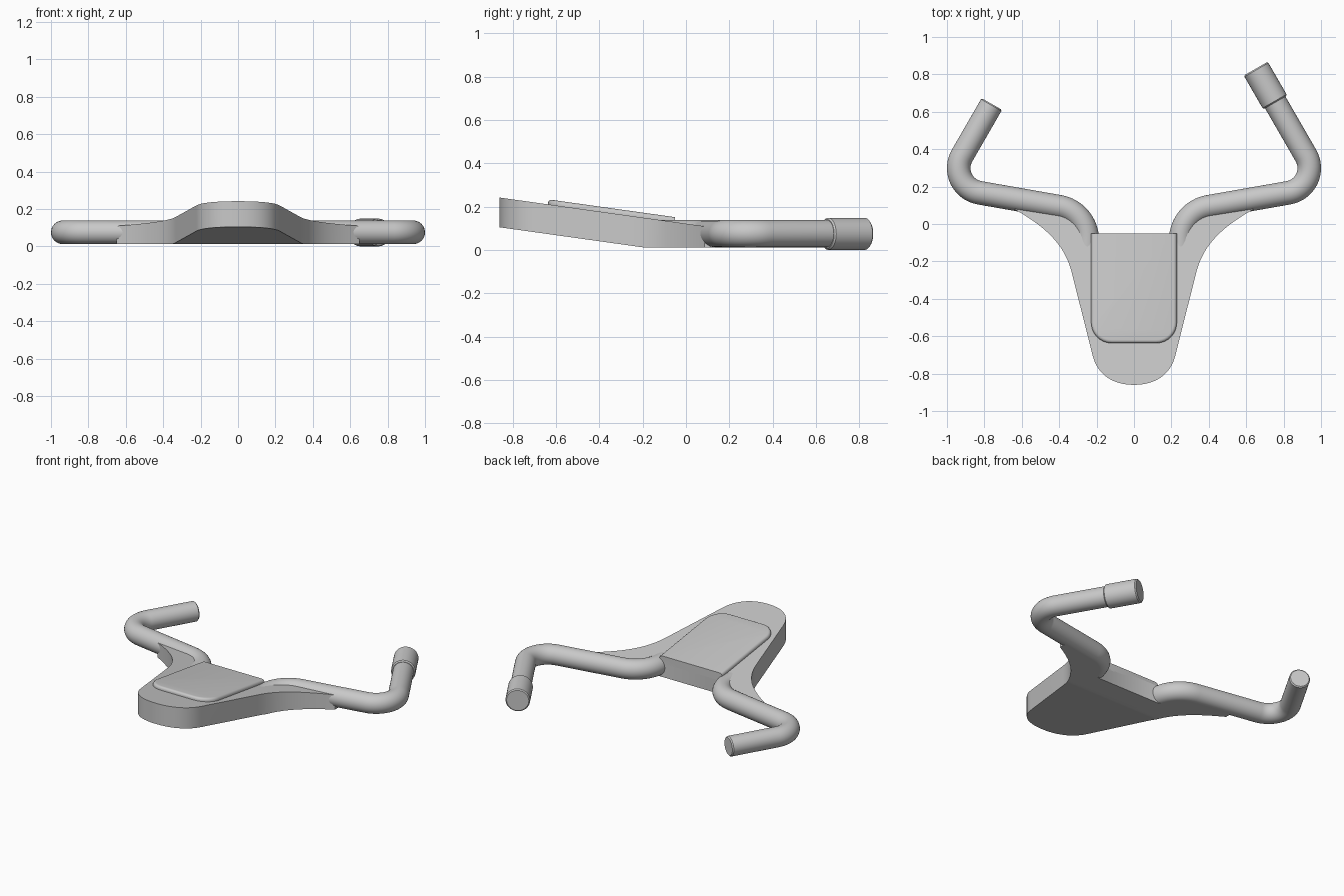
import bpy, bmesh, math
from mathutils import Vector
from mathutils.geometry import interpolate_bezier

cube = bpy.data.objects.get("Cube")
if cube:
    bpy.data.objects.remove(cube, do_unlink=True)

SHADE = (0.58, 0.58, 0.58, 1)
grey = bpy.data.materials.new("grey")
grey.use_nodes = True
grey.diffuse_color = SHADE
grey.node_tree.nodes["Principled BSDF"].inputs["Base Color"].default_value = SHADE

SLOPE = 0.14      # tilt of the nose
REAR = -0.05      # rear face of body and pad
TUBE_R = 0.063
TUBE_Z = 0.075


def finish(name, bm, angle=30):
    bmesh.ops.recalc_face_normals(bm, faces=bm.faces[:])
    mesh = bpy.data.meshes.new(name)
    bm.to_mesh(mesh)
    bm.free()
    mesh.materials.append(grey)
    obj = bpy.data.objects.new(name, mesh)
    bpy.context.collection.objects.link(obj)
    bpy.ops.object.select_all(action='DESELECT')
    obj.select_set(True)
    bpy.context.view_layer.objects.active = obj
    bpy.ops.object.shade_smooth_by_angle(angle=math.radians(angle))
    return obj


def bezier(*pts, n=16):
    return list(interpolate_bezier(*[Vector(p) for p in pts], n))


def fillet(a, corner, b, r, n=16):
    """Arc of radius r rounding the corner between a and b."""
    u, v = (a - corner).normalized(), (b - corner).normalized()
    half = u.angle(v) / 2
    centre = corner + (u + v).normalized() * (r / math.sin(half))
    start = (corner + u * (r / math.tan(half)) - centre).normalized()
    end = (corner + v * (r / math.tan(half)) - centre).normalized()
    return [centre + start.slerp(end, i / n).normalized() * r for i in range(n + 1)]


def sweep(name, path, radius, z, sides=32, chamfer=0.007):
    """Round tube with chamfered ends along a flat path."""
    first, last = (path[1] - path[0]).normalized(), (path[-1] - path[-2]).normalized()
    rings = [(path[0], radius - chamfer), (path[0] + first * chamfer, radius)]
    rings += [(p, radius) for p in path[1:-1]]
    rings += [(path[-1] - last * chamfer, radius), (path[-1], radius - chamfer)]
    bm = bmesh.new()
    loops = []
    for i, (p, r) in enumerate(rings):
        t = (rings[min(i + 1, len(rings) - 1)][0] - rings[max(i - 1, 0)][0]).normalized()
        side = Vector((t.y, -t.x, 0))
        loop = []
        for k in range(sides):
            a = math.tau * k / sides
            loop.append(bm.verts.new(p + side * r * math.cos(a) + Vector((0, 0, z + r * math.sin(a)))))
        loops.append(loop)
    for a, b in zip(loops, loops[1:]):
        for k in range(sides):
            j = (k + 1) % sides
            bm.faces.new((a[k], a[j], b[j], b[k]))
    bm.faces.new(loops[0])
    bm.faces.new(loops[-1])
    return finish(name, bm)


def mirrored(points):
    return [Vector((-p.x, p.y, p.z)) for p in points]


# Arm centre line, shared by both sides
inner = Vector((0.25, -0.2, 0))
inner_corner = Vector((0.25, 0.066, 0))
outer_corner = Vector((1.015, 0.2, 0))
grip_dir = Vector((-0.5, 0.866, 0))
inner_arc = fillet(inner, inner_corner, outer_corner, 0.18)
outer_arc = fillet(inner_corner, outer_corner, outer_corner + grip_dir, 0.134)


def arm_path(length):
    return [inner] + inner_arc + outer_arc + [outer_corner + grip_dir * length]


sweep("left_arm", arm_path(0.70), TUBE_R, TUBE_Z)
sweep("right_arm", mirrored(arm_path(0.51)), TUBE_R, TUBE_Z)

# Sleeve on the end of the longer arm
sweep("left_sleeve", [outer_corner + grip_dir * d for d in (0.52, 0.6, 0.728)], 0.074, 0.074)

# Body: flat wings behind, tilted nose in front
half = bezier((0, -0.86, 0), (0.12, -0.86, 0), (0.198, -0.80, 0), (0.222, -0.70, 0))
half += bezier((0.33, -0.27, 0), (0.365, -0.12, 0), (0.46, -0.02, 0), (0.65, 0.085, 0))
half.append(Vector((0.65, 0.136, 0)))
half += [p for p in reversed(inner_arc) if p.y > REAR]
half.append(Vector((0.23, REAR, 0)))
bm = bmesh.new()
outline = half + mirrored(half[1:])[::-1]
bm.faces.new([bm.verts.new(p) for p in outline])
bmesh.ops.bisect_plane(bm, geom=bm.verts[:] + bm.edges[:] + bm.faces[:],
                       plane_co=(0, -0.2, 0), plane_no=(0, 1, 0))
ext = bmesh.ops.extrude_face_region(bm, geom=bm.faces[:])
top = {v for v in ext["geom"] if isinstance(v, bmesh.types.BMVert)}
for v in bm.verts:
    if v in top:
        v.co.z = 0.121 - SLOPE * v.co.y
    else:
        v.co.z = 0.012 + SLOPE * max(0, -0.2 - v.co.y)
finish("body", bm)

# Pad: rounded front corners, softened rim, tilted with the nose
W, FRONT, R = 0.229, -0.637, 0.11
corner = Vector((W, FRONT, 0))
arc = fillet(Vector((0, FRONT, 0)), corner, Vector((W, REAR, 0)), R, 10)
side = arc + [Vector((W, REAR, 0))]
bm = bmesh.new()
base = bm.faces.new([bm.verts.new(p) for p in side + mirrored(side)[::-1]])
ext = bmesh.ops.extrude_face_region(bm, geom=[base])
top = [v for v in ext["geom"] if isinstance(v, bmesh.types.BMVert)]
bmesh.ops.translate(bm, verts=top, vec=(0, 0, 0.05))
rim = [e for e in bm.edges if all(v.co.z > 0.04 for v in e.verts)
       and not all(v.co.y > REAR - 0.001 for v in e.verts)]
bmesh.ops.bevel(bm, geom=rim, offset=0.018, segments=4, profile=0.5, affect='EDGES')
for v in bm.verts:
    v.co.z += 0.094 - SLOPE * v.co.y
finish("pad", bm, 40)
